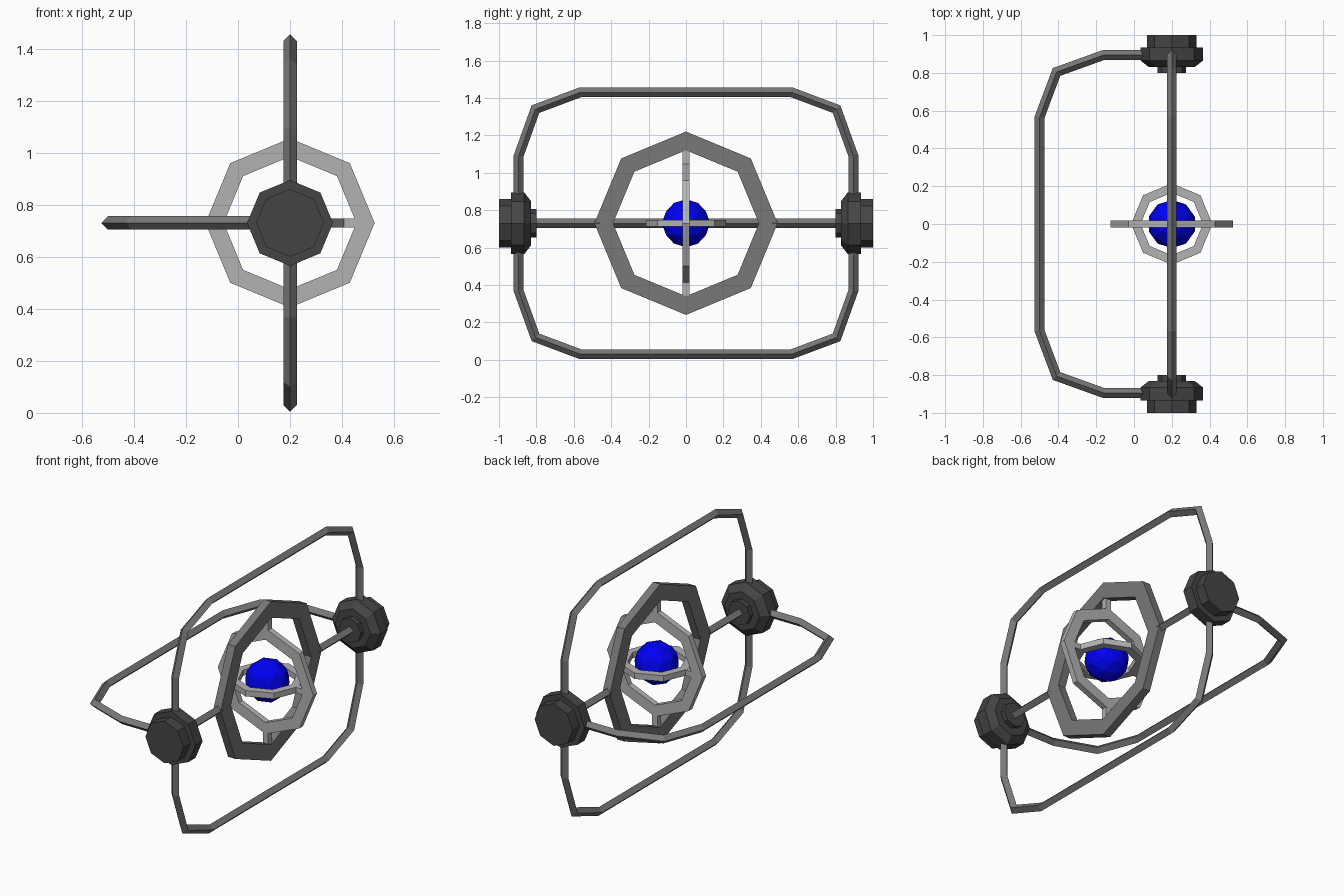
import bpy, bmesh, math
from mathutils import Vector

if "Cube" in bpy.data.objects:
    bpy.data.objects.remove(bpy.data.objects["Cube"])

CENTRE = Vector((0.2, 0, 0.73))
H = math.pi / 2


def material(name, r, g, b):
    m = bpy.data.materials.new(name)
    m.diffuse_color = (r, g, b, 1)
    m.use_nodes = True
    m.node_tree.nodes["Principled BSDF"].inputs["Base Color"].default_value = m.diffuse_color
    return m


DARK = material("dark_grey", 0.06, 0.06, 0.06)
MID = material("mid_grey", 0.19, 0.19, 0.19)
LIGHT = material("light_grey", 0.45, 0.45, 0.45)
BLUE = material("blue", 0.0, 0.0, 0.9)


def loft(name, sections, mat, rot=(0, 0, 0), closed=False):
    """Skin a series of equal-sized vertex loops."""
    bm = bmesh.new()
    loops = [[bm.verts.new(p) for p in s] for s in sections]
    n = len(loops[0])
    pairs = list(zip(loops, loops[1:]))
    if closed:
        pairs.append((loops[-1], loops[0]))
    else:
        bm.faces.new(loops[0])
        bm.faces.new(loops[-1])
    for a, b in pairs:
        for i in range(n):
            j = (i + 1) % n
            bm.faces.new((a[i], a[j], b[j], b[i]))
    bmesh.ops.recalc_face_normals(bm, faces=bm.faces)
    mesh = bpy.data.meshes.new(name)
    bm.to_mesh(mesh)
    bm.free()
    mesh.materials.append(mat)
    ob = bpy.data.objects.new(name, mesh)
    ob.location = CENTRE
    ob.rotation_euler = rot
    bpy.context.collection.objects.link(ob)
    return ob


def circle(r, z, n=8, start=0.0):
    return [(r * math.cos(start + i * 2 * math.pi / n),
             r * math.sin(start + i * 2 * math.pi / n), z) for i in range(n)]


def ring(name, outer, inner, half, mat, rot):
    """Flat octagonal ring with a rectangular section."""
    loft(name, [circle(outer, -half), circle(outer, half),
                circle(inner, half), circle(inner, -half)], mat, rot, closed=True)


def pin(name, r, a, b, mat, rot, start=0.0):
    """Four-sided rod from a to b along its local z."""
    loft(name, [circle(r, a, 4, start), circle(r, b, 4, start)], mat, rot)


def arm(name, angle, r=0.026):
    """Diamond-section rod swept from hub to hub in the local yz plane."""
    half = [(0.895, 0), (0.895, 0.36), (0.805, 0.61), (0.565, 0.70)]
    path = [Vector(p) for p in half + [(-y, z) for y, z in reversed(half)]]
    sections = []
    for i, p in enumerate(path):
        t0 = (p - path[max(i - 1, 0)]).normalized() if i else (path[1] - p).normalized()
        t1 = (path[i + 1] - p).normalized() if i < len(path) - 1 else t0
        t = (t0 + t1).normalized()
        o = Vector((-t.y, t.x)) * (r / t.dot(t1))
        sections.append([(r, p.x, p.y), (0, p.x + o.x, p.y + o.y),
                         (-r, p.x, p.y), (0, p.x - o.x, p.y - o.y)])
    loft(name, sections, MID, (0, angle, 0))


# three outer frame arms
for name, angle in (("upper", 0), ("side", -H), ("lower", math.pi)):
    arm(name + "_frame_arm", angle)

# hubs and axles at both ends
hub = [(0.075, 0.80), (0.075, 0.83), (0.12, 0.83), (0.165, 0.865),
       (0.165, 0.935), (0.13, 0.935), (0.13, 1.0)]
for side, sign in (("front", 1), ("back", -1)):
    rot = (sign * H, 0, 0)
    loft(side + "_hub", [circle(r, z) for r, z in hub], DARK, rot)
    pin(side + "_axle", 0.026, 0.46, 0.82, MID, rot)

# nested gimbal rings
ring("outer_gimbal_ring", 0.49, 0.39, 0.025, MID, (0, H, 0))
ring("middle_gimbal_ring", 0.325, 0.255, 0.018, LIGHT, (H, 0, 0))
ring("inner_gimbal_ring", 0.215, 0.165, 0.018, LIGHT, (0, 0, 0))

# pivot pins between the rings
for side, turn in (("upper", 0), ("lower", math.pi)):
    pin(side + "_pivot_pin", 0.025, 0.30, 0.41, LIGHT, (turn, 0, 0), math.pi / 4)
for side, turn in (("right", H), ("left", -H)):
    pin(side + "_pivot_pin", 0.025, 0.19, 0.28, LIGHT, (0, turn, 0), math.pi / 4)

# core ball
bpy.ops.mesh.primitive_ico_sphere_add(subdivisions=2, radius=0.128, location=CENTRE)
ball = bpy.context.object
ball.name = "core_ball"
ball.data.materials.append(BLUE)
